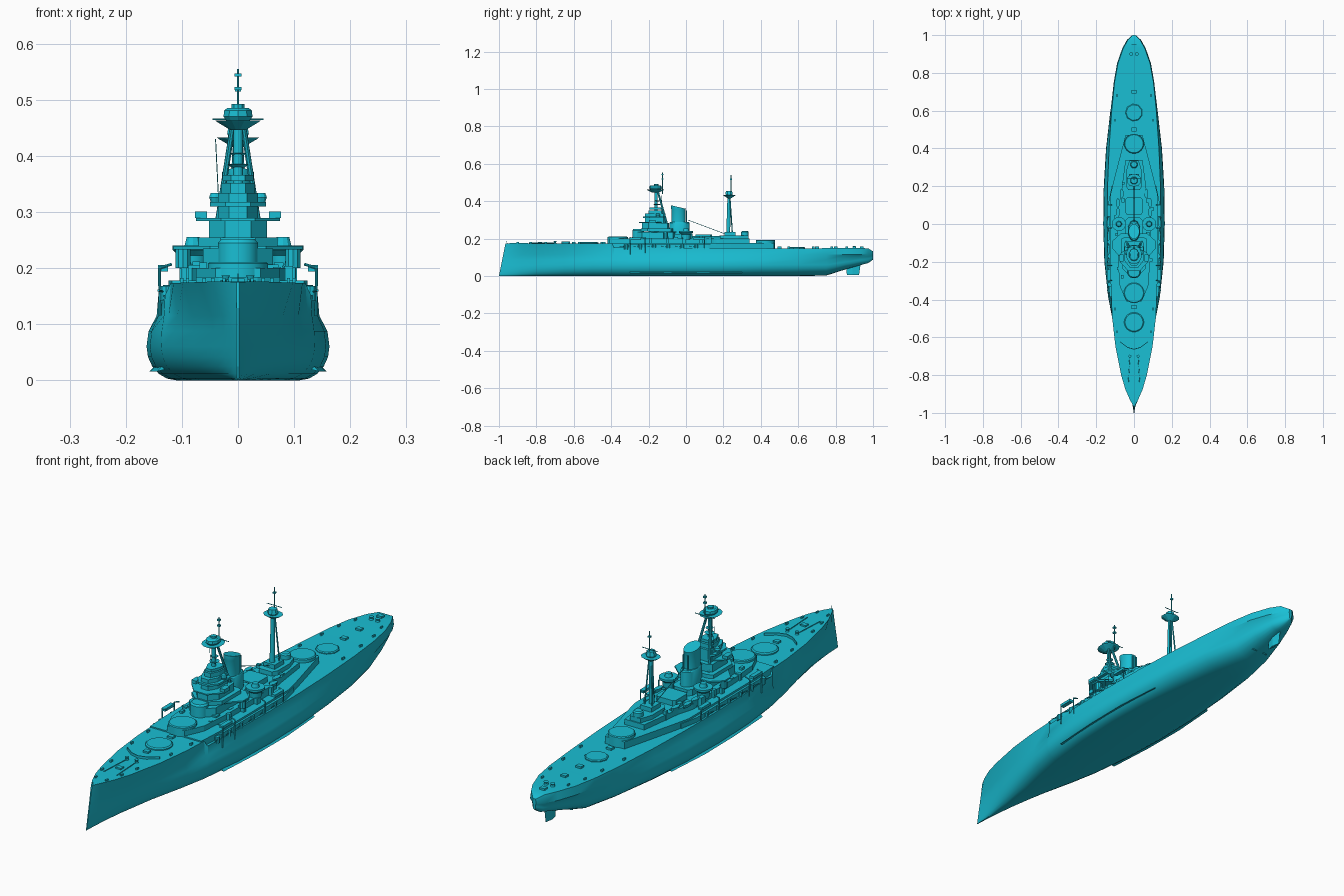
import bpy, bmesh, math, random
from mathutils import Vector

random.seed(4)
paint = bpy.data.materials.new("ship_paint")
paint.diffuse_color = (0.01, 0.52, 0.66, 1)


def finish(name, bm, smooth=False):
    bmesh.ops.recalc_face_normals(bm, faces=bm.faces)
    me = bpy.data.meshes.new(name)
    bm.to_mesh(me)
    bm.free()
    ob = bpy.data.objects.new(name, me)
    bpy.context.collection.objects.link(ob)
    me.materials.append(paint)
    if smooth:
        bpy.ops.object.select_all(action='DESELECT')
        ob.select_set(True)
        bpy.context.view_layer.objects.active = ob
        bpy.ops.object.shade_smooth_by_angle(angle=math.radians(32))
    return ob


def loft(name, rings, smooth=False):
    """Closed skin through equal-length rings, capped at both ends."""
    bm = bmesh.new()
    vs = [[bm.verts.new(p) for p in r] for r in rings]
    n = len(vs[0])
    for a, b in zip(vs, vs[1:]):
        for i in range(n):
            bm.faces.new((a[i], a[(i + 1) % n], b[(i + 1) % n], b[i]))
    bm.faces.new(vs[0])
    bm.faces.new(vs[-1])
    return finish(name, bm, smooth)


def box(name, x, y, z0, z1, sx, sy):
    pts = [(x - sx, y - sy), (x + sx, y - sy), (x + sx, y + sy), (x - sx, y + sy)]
    return loft(name, [[(a, b, z) for a, b in pts] for z in (z0, z1)])


def plan(name, half, z0, z1):
    """Prism from the right half of a plan outline, mirrored across x."""
    pts = half + [(-x, y) for x, y in reversed(half)]
    return loft(name, [[(x, y, z) for x, y in pts] for z in (z0, z1)])


def drum(name, x, y, levels, n=20, ky=1.0, slope=0.0):
    """Stack of (radius, z) rings; ky stretches along y, slope tilts the top."""
    rings = []
    for i, (r, z) in enumerate(levels):
        t = slope if i == len(levels) - 1 else 0
        ang = [2 * math.pi * (k + .5) / n for k in range(n)]
        rings.append([(x + r * math.cos(a), y + ky * r * math.sin(a),
                       z + t * math.sin(a)) for a in ang])
    return loft(name, rings, n > 12)


def rod(name, p, q, r=.002, r2=None, n=8):
    p, q = Vector(p), Vector(q)
    rot = (q - p).to_track_quat('Z', 'Y')
    ring = lambda c, rr: [c + rot @ Vector((rr * math.cos(2 * math.pi * k / n),
                                            rr * math.sin(2 * math.pi * k / n), 0)) for k in range(n)]
    return loft(name, [ring(p, r), ring(q, r if r2 is None else r2)])


# hull stations: y, keel z, flat bottom, bulge, bulge top, deck half widths, deck z, stem rake
stations = [
    (-1.0, 0, .001, .002, .002, .003, .175, .035), (-.95, 0, .003, .011, .013, .022, .176, .02),
    (-.88, 0, .007, .024, .028, .046, .176, .005), (-.8, 0, .012, .043, .047, .068, .175, 0),
    (-.65, 0, .03, .078, .08, .098, .174, 0), (-.5, 0, .06, .115, .108, .115, .173, 0),
    (-.395, 0, .08, .135, .124, .12, .173, 0), (-.385, 0, .082, .137, .132, .13, .152, 0),
    (-.2, 0, .102, .157, .142, .138, .152, 0), (0, 0, .11, .163, .145, .142, .151, 0),
    (.2, 0, .102, .16, .144, .14, .15, 0), (.4, 0, .075, .148, .136, .132, .149, 0),
    (.6, 0, .04, .125, .124, .118, .148, 0), (.75, .003, .015, .092, .107, .103, .149, 0),
    (.85, .035, .012, .07, .09, .085, .15, 0), (.93, .058, .01, .045, .062, .057, .15, 0),
    (.975, .07, .008, .026, .037, .032, .148, 0), (1.0, .088, .003, .006, .008, .006, .132, 0)]
rings = []
for y, zk, b, m, t, d, zd, rake in stations:
    zt, zm = .115, max(.06, (zk + .115) / 2)
    half = []
    for k in range(6):
        a = k / 5 * math.pi / 2
        half.append((b + (m - b) * math.sin(a), zm - (zm - zk) * math.cos(a)))
    half += [(m + (t - m) * .2, zm + (zt - zm) * .5), (t, zt), (d, zd)]
    pts = half + [(-x, z) for x, z in reversed(half)]
    rings.append([(x, y + rake * z / .175, z) for x, z in pts])
loft("hull", rings, True)

# rudder, shafts and bilge keels
loft("rudder", [[(x, y, z) for x, y in ((0, y0), (.006, .89), (0, y1), (-.006, .89))]
                for z, y0, y1 in ((.005, .86, .925), (.075, .855, .935))])
for s in (1, -1):
    loft("bilge_keel", [[(s * x, y, z) for x, z in ((w, .028), (w + .012, .016), (w - .004, .02))]
                        for y, w in ((-.3, .132), (-.1, .144), (.1, .146), (.3, .132))])
    for x, y in ((.025, .8), (.055, .74)):
        rod("propeller_shaft", (s * x, y - .2, .03), (s * x, y, .022), .004)
        drum("propeller", s * x, y, [(.013, .018), (.013, .026)], 6, .3)

# raised midship deck and casemate battery
plan("upper_deck", [(.118, -.41), (.124, -.3), (.124, .16), (.105, .24), (.058, .42),
                    (.045, .47)], .14, .178)
plan("casemate", [(.105, -.385), (.132, -.3), (.134, .12), (.118, .2)], .14, .17)
plan("shelter_deck", [(.04, -.41), (.075, -.33), (.085, -.2), (.09, .08), (.07, .15), (.045, .34)], .175, .2)

# barbettes
drum("barbette_a", 0, -.52, [(.052, .16), (.052, .178), (.047, .182)], 28)
drum("barbette_b", 0, -.365, [(.054, .16), (.054, .208), (.05, .211)], 28)
drum("barbette_x", 0, .425, [(.052, .14), (.052, .19), (.048, .193)], 28)
drum("barbette_y", 0, .59, [(.046, .14), (.046, .152), (.042, .155)], 9)

# bridge tower
drum("conning_tower", 0, -.255, [(.036, .19), (.036, .245), (.03, .252)], 16, .9)
tiers = [(.062, -.27, -.06, .19, .235), (.07, -.24, -.07, .238, .254), (.052, -.235, -.09, .254, .285),
         (.05, -.23, -.11, .31, .318), (.036, -.22, -.11, .285, .334), (.03, -.2, -.12, .334, .352),
         (.028, -.195, -.125, .355, .366)]
for w, y0, y1, z0, z1 in tiers:
    plan("bridge_tier", [(w * .45, y0), (w, y0 + .035), (w, y1 - .01), (w * .7, y1)], z0, z1)
plan("bridge_platform", [(.03, -.25), (.075, -.2), (.075, -.16), (.04, -.13)], .284, .289)
plan("signal_platform", [(.05, -.2), (.115, -.13), (.115, -.09), (.07, -.05)], .233, .239)
for s in (1, -1):
    box("bridge_wing", s * .066, -.18, .289, .301, .011, .018)
    drum("searchlight", s * .04, -.15, [(.009, .318), (.012, .326), (.009, .334)], 10)
    drum("director", s * .098, -.11, [(.014, .2), (.014, .233)], 10)
    rod("platform_strut", (s * .11, -.11, .235), (s * .08, -.11, .2), .003)

# fore tripod and spotting top
rod("fore_mast", (0, -.16, .2), (0, -.16, .46), .01, .008, 12)
for s in (1, -1):
    rod("fore_leg", (s * .045, -.085, .22), (s * .01, -.15, .45), .006, .005)
for z, r in ((.385, .02), (.405, .015)):
    drum("mast_platform", 0, -.155, [(r * .6, z - .006), (r, z)], 10)
drum("fore_top_floor", 0, -.163, [(.014, .446), (.038, .46), (.042, .463)], 12, 1.2)
drum("fore_top", 0, -.163, [(.022, .463), (.027, .47), (.026, .481), (.02, .485)], 10, 1.25)
drum("fore_top_director", 0, -.16, [(.012, .484), (.012, .492)], 10)
rod("fore_topmast", (0, -.125, .44), (0, -.125, .555), .002)
for z in (.52, .544):
    box("fore_aerial", 0, -.125, z - .003, z + .003, .006, .006)
rod("fore_yard", (-.045, -.125, .465), (.045, -.125, .465), .0015)
rod("fore_bracing", (-.04, -.13, .43), (-.035, -.13, .33), .0008)

# funnel
plan("funnel_base", [(.035, -.1), (.045, -.06), (.045, .02), (.03, .035)], .19, .225)
drum("funnel_casing", 0, -.035, [(.033, .22), (.032, .285), (.029, .29)], 24, 1.7)
drum("funnel", 0, -.04, [(.028, .28), (.028, .355), (.029, .358), (.029, .369)], 28, 1.35, -.009)
for s in (1, -1):
    rod("steam_pipe", (s * .01, .003, .22), (s * .01, .003, .35), .003)
    drum("gun_platform", s * .08, 0, [(.022, .195), (.025, .222), (.037, .232), (.037, .24)], 18)
    drum("anti_aircraft_mount", s * .08, 0, [(.016, .24), (.012, .255)], 10)

# after superstructure
plan("boat_deck_house", [(.04, .05), (.045, .06), (.045, .13), (.035, .14)], .198, .222)
plan("after_house", [(.03, .18), (.042, .2), (.042, .28), (.025, .335)], .198, .218)
drum("after_control", 0, .315, [(.02, .21), (.02, .235), (.015, .24)], 14)
box("after_bridge", 0, .235, .218, .236, .026, .03)

# main mast
rod("main_mast", (0, .225, .19), (0, .23, .435), .011, .008, 12)
for s in (1, -1):
    rod("main_leg", (s * .02, .25, .2), (s * .006, .235, .42), .003)
drum("main_top_floor", 0, .232, [(.009, .415), (.036, .43), (.04, .433)], 10, .85)
drum("main_top", 0, .23, [(.018, .433), (.021, .44), (.017, .456)], 8)
rod("main_topmast", (0, .24, .43), (0, .24, .54), .0022)
box("main_aerial", 0, .24, .515, .521, .005, .005)
rod("main_yard", (-.035, .24, .465), (.035, .24, .465), .0015)
rod("boat_derrick", (0, .21, .225), (0, .01, .3), .0015)

# boats, davits, side gun houses and lockers along both sides
for s in (1, -1):
    for y in (.06, .11, .16):
        loft("boat", [[(s * (.085 - .02 * (y > .15)) + w * a, y + dy, .2 + h) for a, h in
                       ((-.5, 0), (.5, 0), (1, .014), (-1, .014))]
                      for dy, w in ((-.024, .002), (-.01, .01), (.012, .01), (.024, .004))])
    for y in (-.3, -.22, -.02, .1):
        rod("davit", (s * .139, y, .115), (s * .14, y, .2), .0025)
        rod("davit_arm", (s * .14, y, .2), (s * .118, y, .207), .0025)
    for y in (-.27, .07):
        box("side_gallery", s * .134, y, .194, .205, .009, .03)
    for i in range(6):
        y = -.32 + i * .075
        drum("casemate_gun_house", s * .128, y, [(.012, .142), (.012, .168)], 10)
        rod("casemate_gun", (s * .132, y, .158), (s * .142, y - .035, .16), .002)
    for i in range(12):
        y = -.28 + i * .045
        box("deck_locker", s * random.uniform(.06, .1) * (1 if y < .1 else .75), y, .176,
            random.uniform(.2, .216), random.uniform(.005, .01), random.uniform(.006, .013))

# breakwater, anchor gear and deck fittings
for s in (1, -1):
    path = [(0, -.665), (.035, -.655), (.075, -.625)]
    for (x0, y0), (x1, y1) in zip(path, path[1:]):
        loft("breakwater", [[(s * x0, y0, z), (s * x1, y1, z), (s * x1, y1 + .004, z), (s * x0, y0 + .004, z)]
                            for z in (.17, .184)])
    drum("capstan", s * .022, -.7, [(.008, .172), (.005, .18), (.008, .187)], 10)
    rod("anchor_chain", (s * .022, -.7, .177), (s * .03, -.84, .177), .002)
    for y, x in ((-.9, .025), (-.83, .045), (-.75, .06), (-.57, .09), (-.45, .1)):
        box("bollard", s * x, y, .17, .182, .003, .007)
    for y, x in ((.55, .1), (.68, .09), (.78, .08), (.86, .06)):
        box("stern_bollard", s * x, y, .145, .157, .003, .007)
    drum("stern_capstan", s * .015, .9, [(.01, .147), (.007, .157), (.01, .162)], 10)
for y in (-.78, -.6, -.44):
    box("fore_hatch", 0, y, .17, .181, .012, .01)
for y in (.5, .7, .8, .94):
    box("stern_hatch", 0, y, .145, .157, .012, .01)
rod("jack_staff", (0, -.955, .17), (0, -.96, .19), .001)
